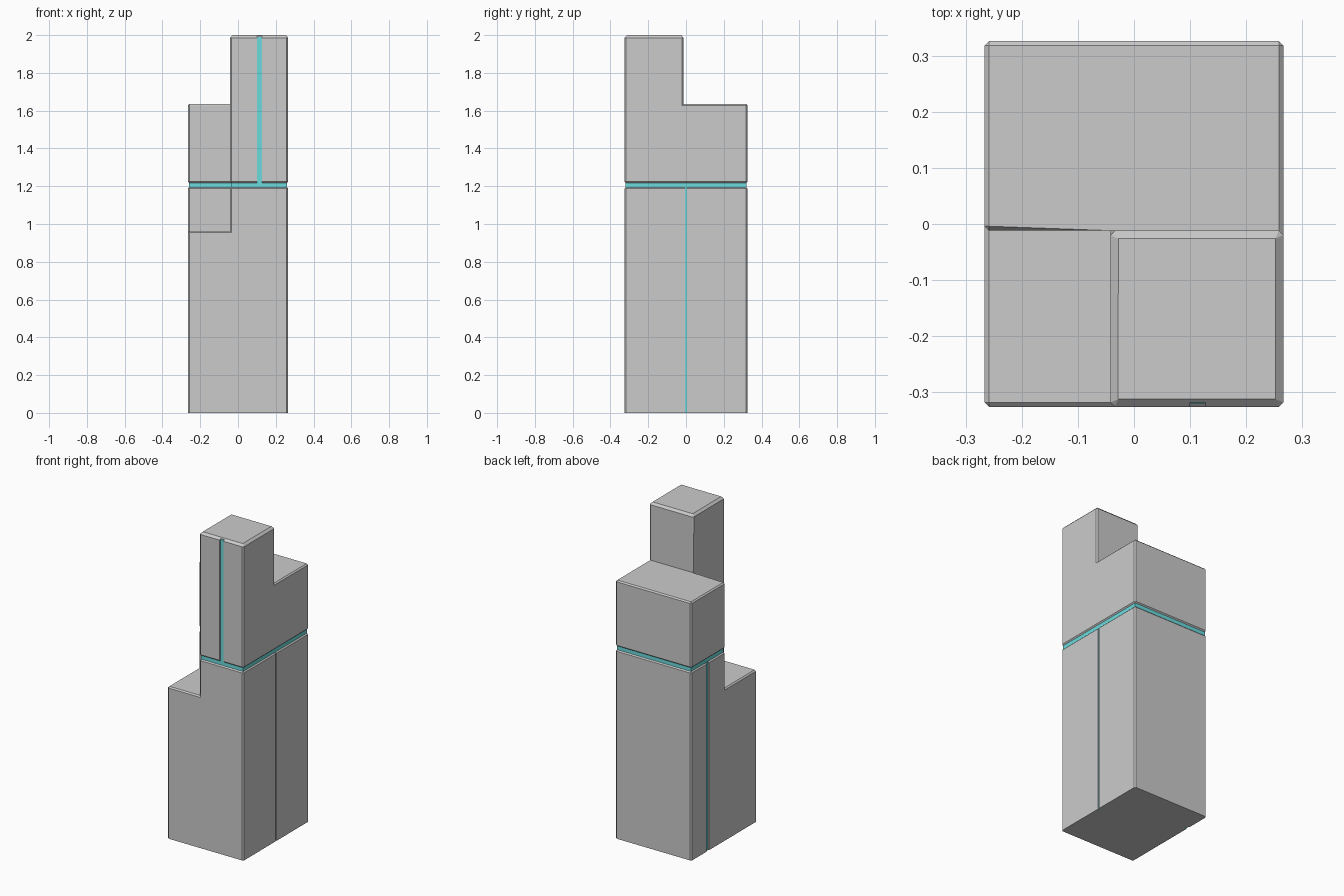
import bpy, bmesh

if "Cube" in bpy.data.objects:
    bpy.data.objects.remove(bpy.data.objects["Cube"])

X, Y = 0.266, 0.326          # half width and half depth
NX, NY = -0.042, -0.012      # lines where the front-left corner steps away
SEAM_LO, SEAM_HI = 1.195, 1.217

glow = bpy.data.materials.new("teal_glow")
glow.diffuse_color = (0.15, 0.7, 0.72, 1)
glow.use_nodes = True
glow.node_tree.nodes["Principled BSDF"].inputs["Base Color"].default_value = glow.diffuse_color


def make_object(name, bm, mat=None):
    mesh = bpy.data.meshes.new(name)
    bm.to_mesh(mesh)
    bm.free()
    ob = bpy.data.objects.new(name, mesh)
    bpy.context.collection.objects.link(ob)
    if mat:
        mesh.materials.append(mat)
    return ob


def box(name, lo, hi, mat=None):
    bm = bmesh.new()
    bmesh.ops.create_cube(bm, size=1)
    for v in bm.verts:
        v.co = [(a + b) / 2 + c * (b - a) for a, b, c in zip(lo, hi, v.co)]
    return make_object(name, bm, mat)


def bevel(bm, width, wanted):
    edges = [e for e in bm.edges if e.is_convex and e.calc_face_angle(0) > 0.9
             and wanted([v.co.z for v in e.verts])]
    bmesh.ops.bevel(bm, geom=edges, offset=width, offset_type='OFFSET',
                    segments=1, affect='EDGES', profile=0.5)


def stepped_solid(zs, filled, inset=0.0):
    """Outer skin of the filled cells in a 2 x 2 x n grid."""
    axes = [[-X + inset, NX + inset, X - inset],
            [-Y + inset, NY + inset, Y - inset], zs]
    n = [len(a) - 1 for a in axes]

    def solid(c):
        return all(0 <= c[k] < n[k] for k in range(3)) and filled(*c)

    bm = bmesh.new()
    for c in [(i, j, k) for i in range(n[0]) for j in range(n[1]) for k in range(n[2])]:
        if not solid(c):
            continue
        for ax in range(3):
            for side in (0, 1):
                near = list(c)
                near[ax] += 2 * side - 1
                if solid(near):
                    continue
                u, w = (ax + 1) % 3, (ax + 2) % 3
                ring = []
                for du, dw in ((0, 0), (1, 0), (1, 1), (0, 1)):
                    p = list(c)
                    p[ax] += side
                    p[u] += du
                    p[w] += dw
                    ring.append(bm.verts.new([axes[q][p[q]] for q in range(3)]))
                bm.faces.new(ring if side else ring[::-1])
    bmesh.ops.remove_doubles(bm, verts=bm.verts, dist=1e-5)
    bmesh.ops.dissolve_limit(bm, angle_limit=0.02, verts=bm.verts, edges=bm.edges)
    bm.normal_update()
    return bm


def light_groove(name, body, lo, hi, axis, outward, depth=0.008):
    """Cut a slot into a face and lay a glowing strip on its floor."""
    cut_lo, cut_hi = list(lo), list(hi)
    face = outward * (X if axis == 0 else Y)
    a, b = sorted((face - outward * depth, face + outward * 0.05))
    cut_lo[axis], cut_hi[axis] = a, b
    cut_lo[2] -= 0.05
    cut_hi[2] += 0.05
    cutter = box(name + "_cutter", cut_lo, cut_hi)
    cutter.hide_render = True
    cutter.hide_set(True)
    mod = body.modifiers.new(name, 'BOOLEAN')
    mod.object, mod.operation, mod.solver = cutter, 'DIFFERENCE', 'EXACT'
    s_lo, s_hi = list(lo), list(hi)
    s_lo[axis], s_hi[axis] = sorted((face - outward * (depth + 0.01),
                                     face - outward * (depth - 0.002)))
    box(name, s_lo, s_hi, glow)


def corner_step(i, j):
    return not (i == 0 and j == 0)


# Lower body: full block with a step down at the front left
bm = stepped_solid([0, 0.962, SEAM_LO], lambda i, j, k: k == 0 or corner_step(i, j))
bevel(bm, 0.008, lambda z: max(z) > 0.01)
lower = make_object("lower_body", bm)

# Upper body: low wing at the back, tall tower at the front right
bm = stepped_solid([SEAM_HI, 1.635, 2.0],
                   lambda i, j, k: corner_step(i, j) if k == 0 else (i, j) == (1, 0))
bevel(bm, 0.008, lambda z: min(z) < 1.99)
bevel(bm, 0.014, lambda z: min(z) > 1.995)
upper = make_object("upper_body", bm)

# Recessed glowing band between the two bodies
make_object("seam_band", stepped_solid([SEAM_LO - 0.005, SEAM_HI + 0.005],
            lambda i, j, k: corner_step(i, j), inset=0.007), glow)

# Vertical light strips on the front, left and right
light_groove("front_strip", upper, (0.10, 0, SEAM_HI), (0.127, 0, 1.99), 1, -1)
light_groove("left_strip", lower, (0, 0.15, 0), (0, 0.175, SEAM_LO), 0, -1)
light_groove("right_strip", lower, (0, -0.004, 0), (0, 0.005, SEAM_LO), 0, 1)
